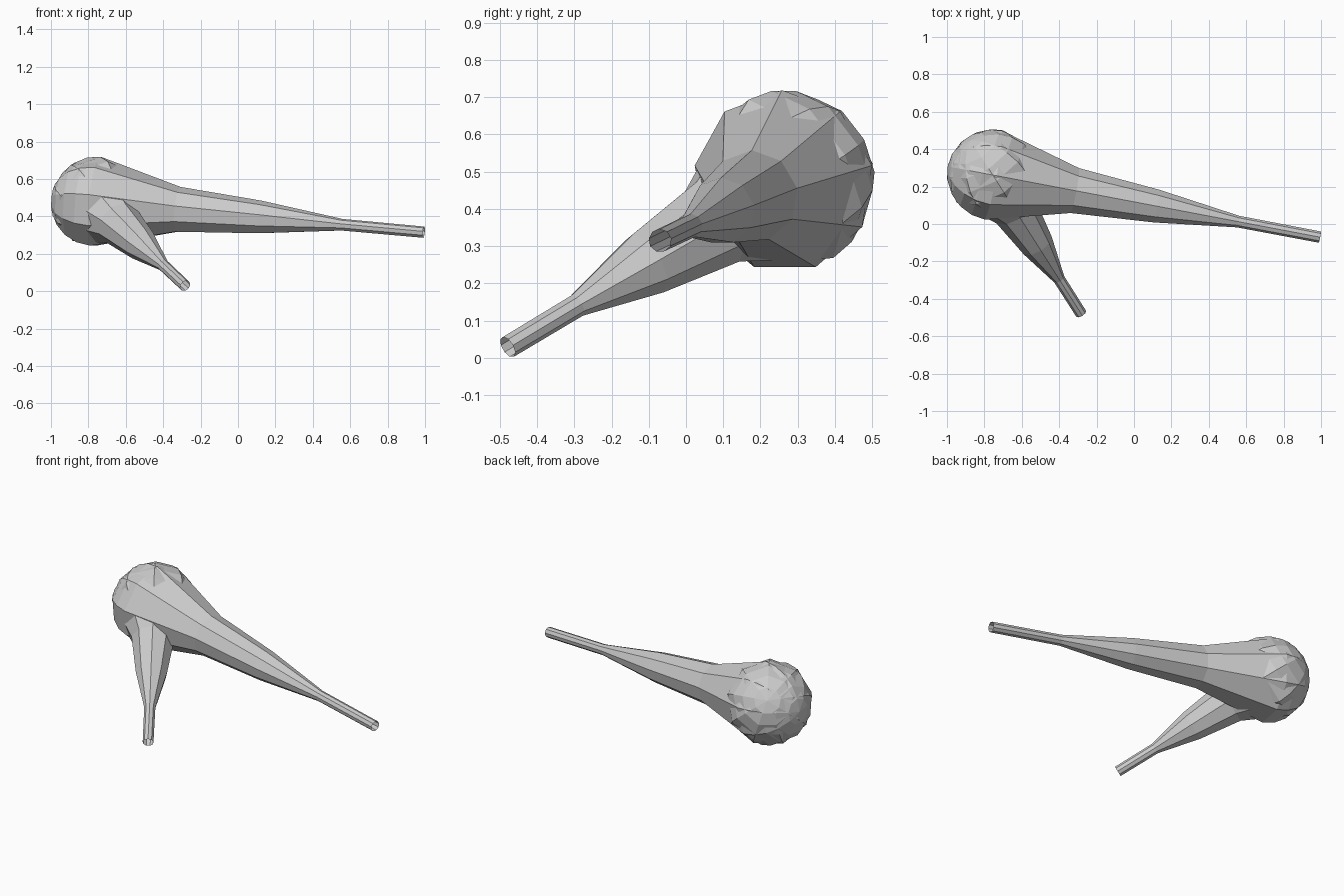
import bpy, bmesh, math
from mathutils import Vector, Matrix

if "Cube" in bpy.data.objects:
    bpy.data.objects.remove(bpy.data.objects["Cube"])

SIDES = 9
HUB = Vector((-0.755, 0.262, 0.474))
R = 0.246
CAP_STEPS = 5


def tapered_arm(name, start, end, radii):
    """Open-ended nine-sided tapering tube with a domed cap at its wide start."""
    axis = (end - start).normalized()
    side = axis.cross(Vector((0, 0, 1))).normalized()
    up = side.cross(axis)
    length = (end - start).length
    # profile of (distance along axis, radius): dome first, then the taper
    profile = []
    for i in range(1, CAP_STEPS):
        a = math.pi / 2 * i / CAP_STEPS
        profile.append((-radii[0] * math.cos(a), radii[0] * math.sin(a)))
    profile += [(length * i / (len(radii) - 1), r) for i, r in enumerate(radii)]

    bm = bmesh.new()
    rings = []
    for d, r in profile:
        ring = []
        for k in range(SIDES):
            t = 2 * math.pi * k / SIDES
            ring.append(bm.verts.new(start + axis * d + r * (up * math.cos(t) + side * math.sin(t))))
        rings.append(ring)
    pole = bm.verts.new(start - axis * radii[0])
    for k in range(SIDES):
        n = (k + 1) % SIDES
        bm.faces.new((pole, rings[0][k], rings[0][n]))
        for a, b in zip(rings, rings[1:]):
            bm.faces.new((a[k], b[k], b[n], a[n]))
    bmesh.ops.recalc_face_normals(bm, faces=bm.faces)
    mesh = bpy.data.meshes.new(name)
    bm.to_mesh(mesh)
    bm.free()
    obj = bpy.data.objects.new(name, mesh)
    bpy.context.collection.objects.link(obj)
    return obj


# Two arms share the same taper and meet in one rounded hub
taper = [R, 0.124, 0.09, 0.032, 0.031]
tapered_arm("long_arm", HUB, Vector((0.993, -0.07, 0.315)), taper)
tapered_arm("short_arm", HUB, Vector((-0.283, -0.479, 0.029)), taper)
